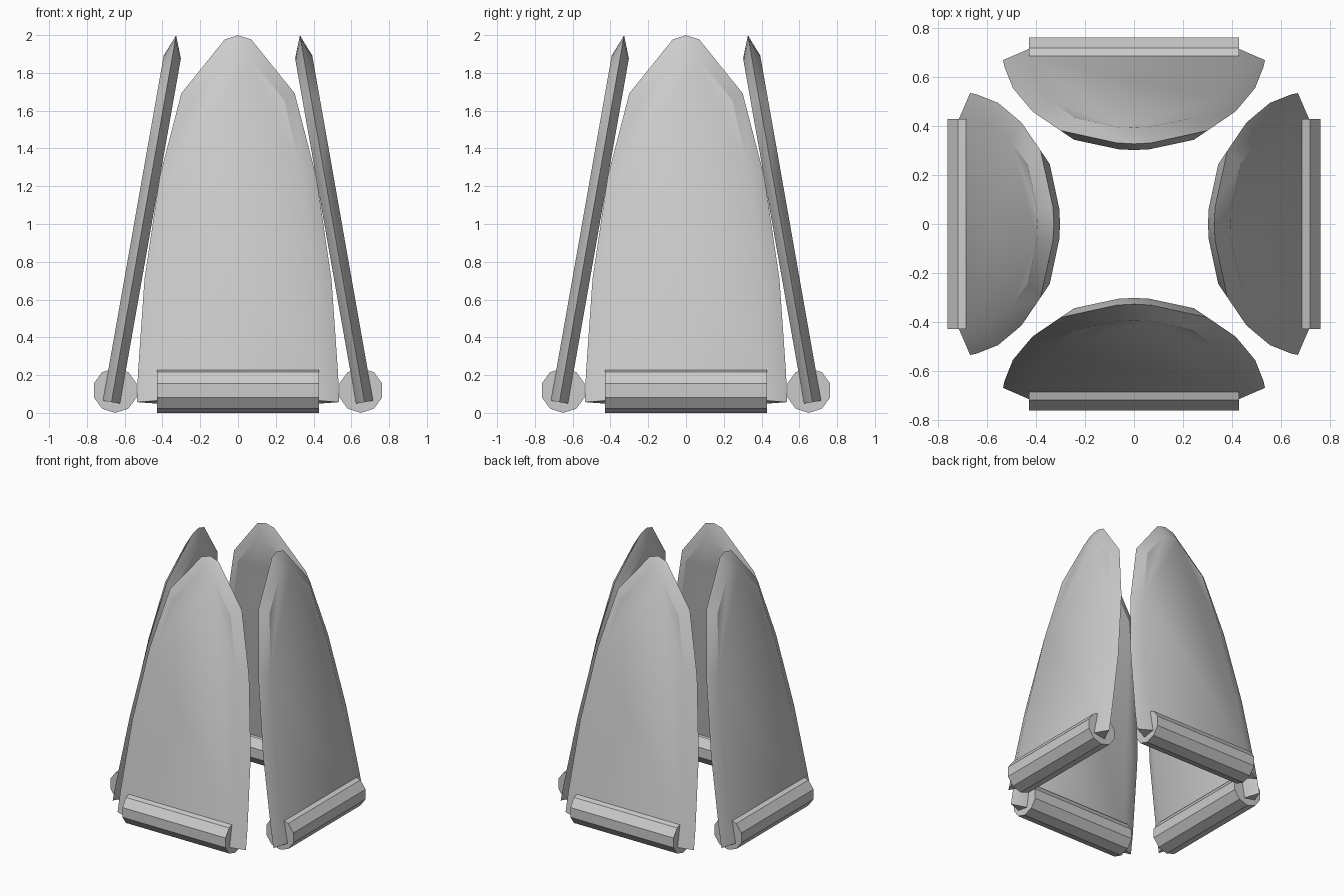
import bpy, bmesh, math
from mathutils import Matrix, Vector

if "Cube" in bpy.data.objects:
    bpy.data.objects.remove(bpy.data.objects["Cube"])

grey = bpy.data.materials.new("light_grey")
grey.diffuse_color = (0.6, 0.6, 0.6, 1)
grey.use_nodes = True
grey.node_tree.nodes["Principled BSDF"].inputs["Base Color"].default_value = grey.diffuse_color

TILT = math.radians(10)   # lean of each petal toward the centre
HALF = 0.046              # half thickness of a petal

# half outlines (half width, height along the petal), base to tip
RIM = [(0.535, 0), (0.53, 0.15), (0.495, 0.66), (0.415, 1.21), (0.30, 1.66), (0.07, 1.95), (0, 1.972)]
FACE = [(0.43, 0), (0.427, 0.15), (0.405, 0.62), (0.34, 1.20), (0.245, 1.615), (0.06, 1.842), (0, 1.855)]


def full(half):
    """Mirror a half outline into a closed loop."""
    return half + [(-x, z) for x, z in reversed(half[:-1])]


def finish(bm, name, place):
    bmesh.ops.recalc_face_normals(bm, faces=bm.faces)
    bm.transform(place)
    mesh = bpy.data.meshes.new(name)
    bm.to_mesh(mesh)
    bm.free()
    mesh.materials.append(grey)
    obj = bpy.data.objects.new(name, mesh)
    bpy.context.collection.objects.link(obj)
    bpy.ops.object.select_all(action='DESELECT')
    obj.select_set(True)
    bpy.context.view_layer.objects.active = obj
    bpy.ops.object.shade_smooth_by_angle(angle=math.radians(30))


def petal(name, turn):
    """Pointed plate whose widest rim lies between two smaller flat faces."""
    bm = bmesh.new()
    loops = [[bm.verts.new((x, y, z)) for x, z in full(o)]
             for o, y in ((FACE, -HALF), (RIM, 0), (FACE, HALF))]
    n = len(loops[0])
    for a, b in zip(loops, loops[1:]):
        for i in range(n - 1):
            bm.faces.new((a[i], a[i + 1], b[i + 1], b[i]))
    bm.faces.new(loops[0])
    bm.faces.new(loops[2])
    # six-sided base
    bm.faces.new([lp[0] for lp in loops] + [lp[-1] for lp in reversed(loops)])
    finish(bm, name, turn @ Matrix.Translation((0, -0.67, 0.057)) @ Matrix.Rotation(-TILT, 4, 'X'))


def hinge(name, turn):
    """Ten-sided barrel along the foot of the petal."""
    bm = bmesh.new()
    bmesh.ops.create_cone(bm, cap_ends=True, segments=10, radius1=0.119, radius2=0.119, depth=0.86)
    bm.transform(Matrix.Rotation(math.pi / 2, 4, 'Y'))
    # put a vertex straight up and flat sides front and back
    up = max(bm.verts, key=lambda v: v.co.z).co
    bm.transform(Matrix.Rotation(math.atan2(up.y, up.z), 4, 'X'))
    finish(bm, name, turn @ Matrix.Translation((0, -0.65, 0.119)))


for i, side in enumerate(("front", "right", "back", "left")):
    turn = Matrix.Rotation(i * math.pi / 2, 4, 'Z')
    petal(side + "_petal", turn)
    hinge(side + "_hinge", turn)
